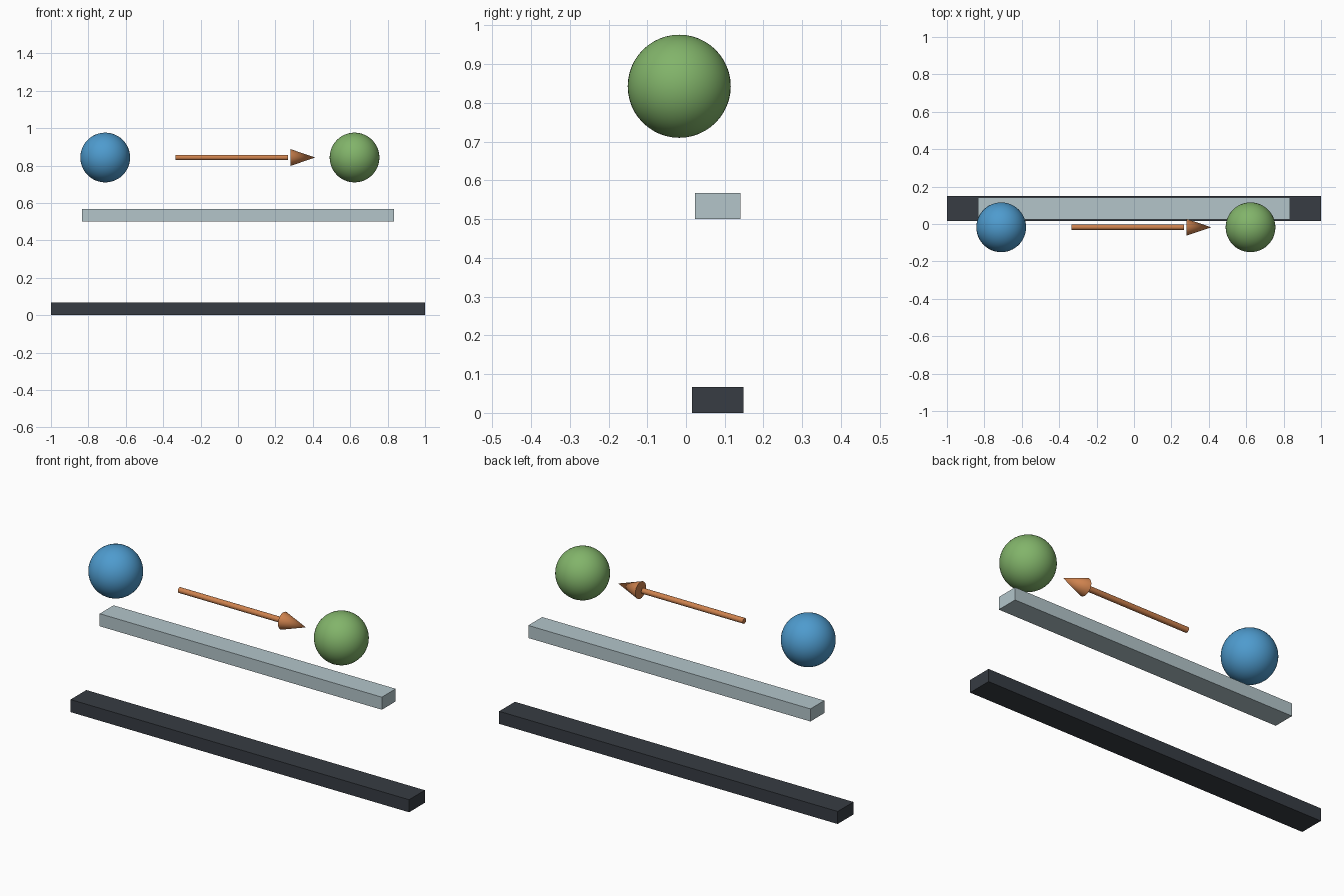
import bpy
from math import pi, radians

cube = bpy.data.objects.get("Cube")
if cube:
    bpy.data.objects.remove(cube, do_unlink=True)


def material(name, *rgb):
    """Flat material from 0-255 display values, stored as linear."""
    linear = [((c / 255 + 0.055) / 1.055) ** 2.4 for c in rgb]
    mat = bpy.data.materials.new(name)
    mat.use_nodes = True
    mat.diffuse_color = (*linear, 1)
    mat.node_tree.nodes["Principled BSDF"].inputs["Base Color"].default_value = (*linear, 1)
    return mat


def finish(name, mat, smooth=False):
    obj = bpy.context.object
    obj.name = obj.data.name = name
    obj.data.materials.append(mat)
    if smooth:
        bpy.ops.object.shade_smooth_by_angle(angle=radians(40))
    return obj


def bar(name, mat, length, depth, height, y, bottom):
    bpy.ops.mesh.primitive_cube_add(size=1, location=(0, y, bottom + height / 2))
    obj = finish(name, mat)
    obj.scale = (length, depth, height)
    bpy.ops.object.transform_apply(location=False, rotation=False, scale=True)


def ball(name, mat, x):
    bpy.ops.mesh.primitive_uv_sphere_add(segments=48, ring_count=24, radius=0.133,
                                         location=(x, AXIS_Y, AXIS_Z))
    finish(name, mat, smooth=True)


def taper(name, mat, x0, x1, r0, r1):
    """Round part lying along x, from radius r0 at x0 to r1 at x1."""
    bpy.ops.mesh.primitive_cone_add(vertices=32, radius1=r0, radius2=r1, depth=x1 - x0,
                                    location=((x0 + x1) / 2, AXIS_Y, AXIS_Z),
                                    rotation=(0, pi / 2, 0))
    finish(name, mat, smooth=True)


AXIS_Y, AXIS_Z = -0.0175, 0.843

charcoal = material("charcoal", 55, 60, 67)
pale_grey = material("pale blue grey", 179, 197, 202)
blue = material("blue", 78, 155, 206)
green = material("green", 130, 180, 106)
copper = material("copper orange", 206, 130, 78)

# Two horizontal bars
bar("base_bar", charcoal, 2.0, 0.133, 0.067, 0.082, 0)
bar("upper_bar", pale_grey, 1.667, 0.117, 0.067, 0.082, 0.5)

# Balls at either end
ball("blue_ball", blue, -0.71)
ball("green_ball", green, 0.623)

# Arrow between the balls, with a small gap behind its head
taper("arrow_shaft", copper, -0.333, 0.267, 0.0145, 0.0145)
taper("arrow_head", copper, 0.28, 0.413, 0.045, 0)
